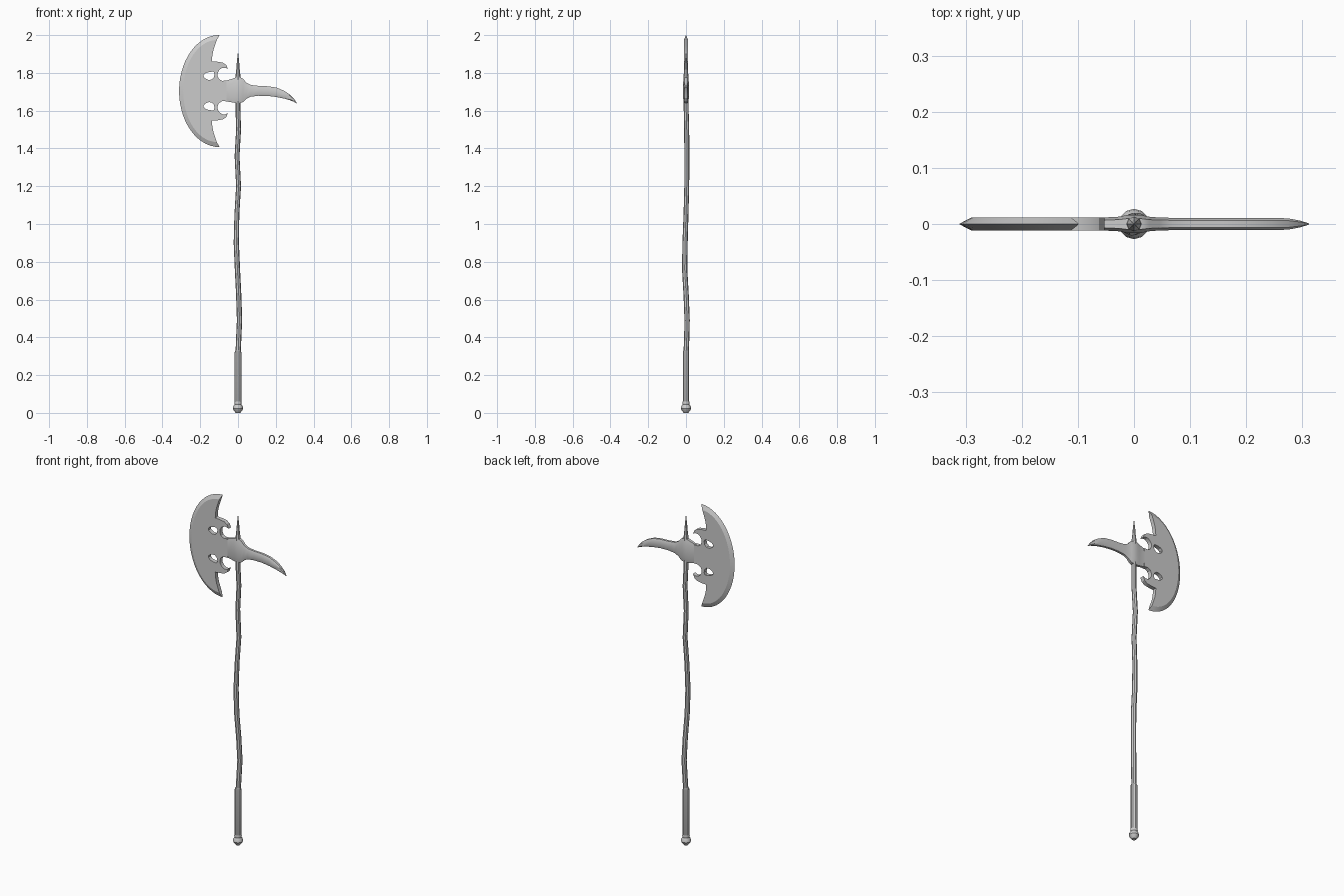
import bpy, bmesh
from math import sin, cos, pi, radians

HEAD_Z = 1.704      # mirror height of the axe head
H = 0.0115          # half thickness of the blade plate


def finish(ob, angle=30):
    bpy.ops.object.select_all(action='DESELECT')
    ob.select_set(True)
    bpy.context.view_layer.objects.active = ob
    bpy.ops.object.shade_smooth_by_angle(angle=radians(angle))


def loft(name, rings, angle=30):
    """Skin a list of equal-length point rings and cap both ends."""
    bm = bmesh.new()
    vs = [[bm.verts.new(p) for p in r] for r in rings]
    n = len(rings[0])
    for a, b in zip(vs, vs[1:]):
        for i in range(n):
            j = (i + 1) % n
            bm.faces.new((a[i], a[j], b[j], b[i]))
    bm.faces.new(vs[0])
    bm.faces.new(vs[-1])
    bmesh.ops.recalc_face_normals(bm, faces=bm.faces)
    me = bpy.data.meshes.new(name)
    bm.to_mesh(me)
    bm.free()
    ob = bpy.data.objects.new(name, me)
    bpy.context.collection.objects.link(ob)
    finish(ob, angle)
    return ob


def round_rod(name, stations, sides, angle=30):
    """Stations are (x, y, z, radius)."""
    return loft(name, [[(x + r * cos(2 * pi * i / sides), y + r * sin(2 * pi * i / sides), z)
                        for i in range(sides)] for x, y, z, r in stations], angle)


# Crooked wooden shaft
round_rod("shaft", [(0, 0, 0.30, 0.014), (0.004, 0.004, 0.40, 0.014), (0.008, 0.006, 0.49, 0.014),
                    (0.004, 0.001, 0.62, 0.014), (-0.003, -0.007, 0.76, 0.014),
                    (-0.009, -0.005, 0.90, 0.014), (-0.006, 0.0, 1.05, 0.013),
                    (0.003, 0.004, 1.20, 0.013), (-0.005, 0.005, 1.36, 0.013),
                    (0.003, 0.004, 1.50, 0.013), (0, 0.001, 1.60, 0.013), (0, 0, 1.70, 0.013)], 8)

# Grip sleeve and pommel
round_rod("grip", [(0, 0, 0.04, 0.017), (0, 0, 0.055, 0.018), (0, 0, 0.32, 0.018),
                   (0, 0, 0.33, 0.015)], 10)
round_rod("pommel", [(0, 0, 0, 0.012), (0, 0, 0.012, 0.022), (0, 0, 0.022, 0.027),
                     (0, 0, 0.034, 0.025), (0, 0, 0.045, 0.018), (0, 0, 0.052, 0.020),
                     (0, 0, 0.060, 0.018)], 12)

# Top spike
round_rod("top_spike", [(0, 0, 1.74, 0.014), (0, 0, 1.785, 0.013), (0, 0, 1.82, 0.009),
                        (0, 0, 1.86, 0.006), (0, 0, 1.908, 0.0008)], 8)

# Hub with socket arm and curved back spike: (x, top, bottom, half thickness)
arm = [(-0.14, 1.752, 1.658, 0.010), (-0.09, 1.757, 1.654, 0.011), (-0.055, 1.761, 1.648, 0.0115),
       (-0.027, 1.770, 1.643, 0.013), (-0.012, 1.776, 1.641, 0.016), (0.012, 1.776, 1.641, 0.016),
       (0.027, 1.768, 1.646, 0.013), (0.045, 1.748, 1.663, 0.0115), (0.068, 1.736, 1.674, 0.011),
       (0.11, 1.731, 1.679, 0.011), (0.16, 1.729, 1.678, 0.011), (0.205, 1.722, 1.672, 0.011),
       (0.245, 1.705, 1.664, 0.011), (0.275, 1.685, 1.655, 0.010), (0.296, 1.664, 1.647, 0.006),
       (0.312, 1.640, 1.638, 0.001)]
rings = []
for x, t, b, h in arm:
    c, e = (t - b) * 0.2, h * 0.6
    rings.append([(x, -e, t), (x, e, t), (x, h, t - c), (x, h, b + c),
                  (x, e, b), (x, -e, b), (x, -h, b + c), (x, -h, t - c)])
loft("hub_and_back_spike", rings)


# Crescent arcs: outer cutting edge and the inset line where the bevel begins
def arc(cx, a, b, n=28):
    return [(cx - a * cos(t), b * sin(t)) for t in (-pi / 2 + pi * i / n for i in range(n + 1))]


outer = arc(-0.098, 0.214, 0.297)
inset = arc(-0.112, 0.178, 0.270)

loft("cutting_edge", [[(o[0], 0, HEAD_Z + o[1]), (i[0], H, HEAD_Z + i[1]), (i[0], -H, HEAD_Z + i[1])]
                      for o, i in zip(outer, inset)], 25)

# Blade plate: hooked inner profile (upper half, mirrored) and two holes
half = [(-0.121, 0.245), (-0.130, 0.218), (-0.136, 0.188), (-0.138, 0.157), (-0.108, 0.155),
        (-0.080, 0.150), (-0.062, 0.138), (-0.053, 0.116), (-0.066, 0.123), (-0.082, 0.123),
        (-0.097, 0.114), (-0.107, 0.098), (-0.108, 0.080), (-0.101, 0.064), (-0.085, 0.054),
        (-0.060, 0.054)]
hole = [(-0.182, 0.084), (-0.172, 0.095), (-0.152, 0.101), (-0.130, 0.103), (-0.124, 0.090),
        (-0.128, 0.072), (-0.140, 0.060), (-0.156, 0.059), (-0.172, 0.066), (-0.181, 0.075)]


def mirrored(pts):
    return [(x, -z) for x, z in reversed(pts)]


cu = bpy.data.curves.new("blade", 'CURVE')
cu.dimensions = '2D'
cu.fill_mode = 'BOTH'
cu.extrude = H
for pts in (half + mirrored(half) + inset, hole, mirrored(hole)):
    sp = cu.splines.new('POLY')
    sp.points.add(len(pts) - 1)
    for p, (x, z) in zip(sp.points, pts):
        p.co = (x, z, 0, 1)
    sp.use_cyclic_u = True
blade = bpy.data.objects.new("blade", cu)
bpy.context.collection.objects.link(blade)
blade.location.z = HEAD_Z
blade.rotation_euler.x = pi / 2
bpy.ops.object.select_all(action='DESELECT')
blade.select_set(True)
bpy.context.view_layer.objects.active = blade
bpy.ops.object.convert(target='MESH')
finish(bpy.context.view_layer.objects.active)
